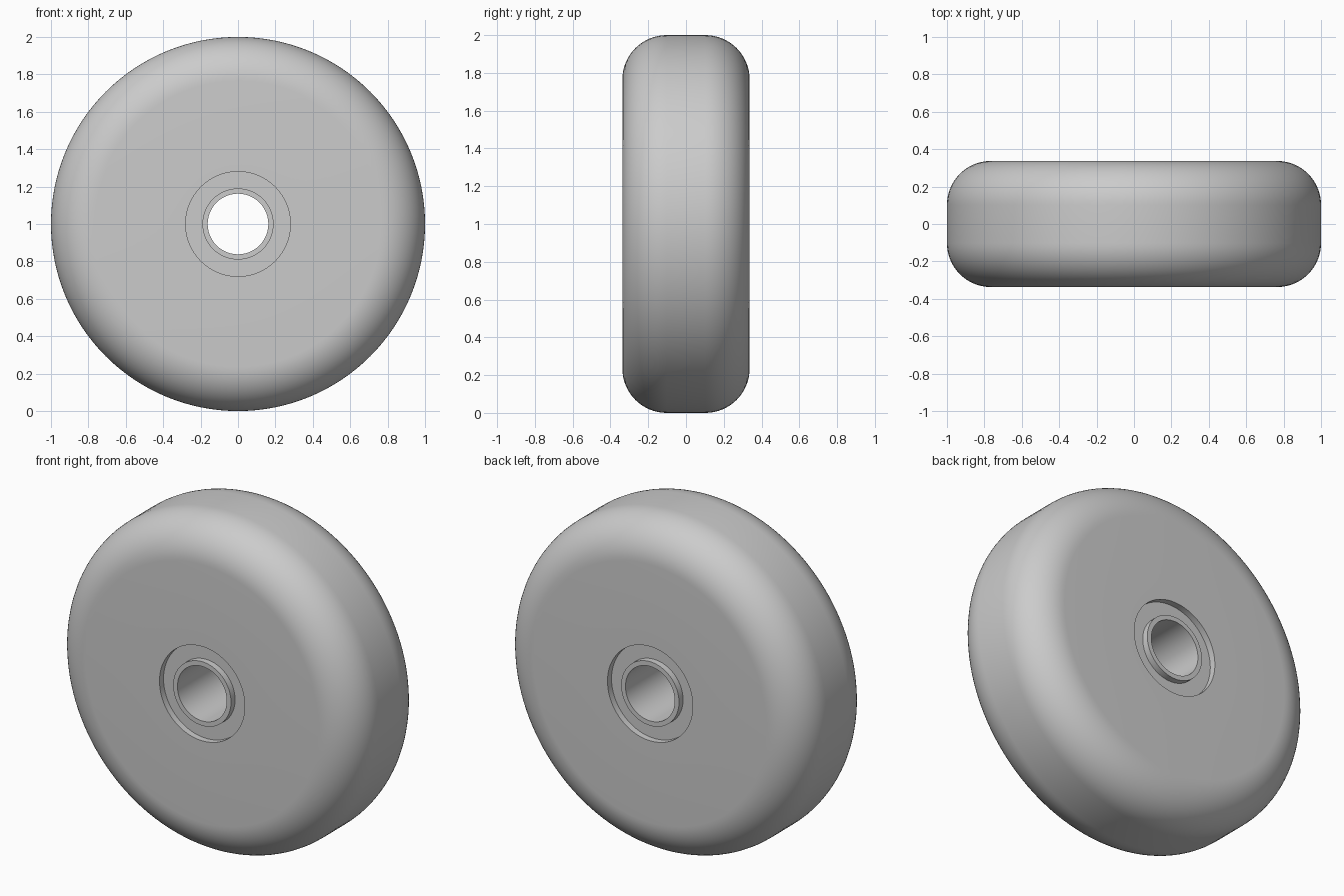
import bpy, bmesh
from math import sin, cos, pi, radians

cube = bpy.data.objects.get("Cube")
if cube:
    bpy.data.objects.remove(cube)

RADIUS, HALF_WIDTH, FILLET = 1.0, 0.337, 0.235
RECESS_RADIUS, RECESS_DEPTH = 0.28, 0.038
HUB_RADIUS, BORE_RADIUS = 0.19, 0.162

grey = bpy.data.materials.new("plain grey")
grey.use_nodes = True
colour = (0.6, 0.6, 0.6, 1)
grey.diffuse_color = colour
grey.node_tree.nodes["Principled BSDF"].inputs["Base Color"].default_value = colour


def revolve(name, half_profile, steps=128):
    """Mirror a (radius, y) half profile across y = 0 and spin it about the axle."""
    profile = half_profile + [(r, -y) for r, y in reversed(half_profile)]
    bm = bmesh.new()
    verts = [bm.verts.new((r, y, 0)) for r, y in profile]
    edges = [bm.edges.new((a, b)) for a, b in zip(verts, verts[1:] + verts[:1])]
    bmesh.ops.spin(bm, geom=verts + edges, cent=(0, 0, 0), axis=(0, 1, 0),
                   angle=2 * pi, steps=steps)
    bmesh.ops.remove_doubles(bm, verts=bm.verts[:], dist=0.0001)
    bmesh.ops.recalc_face_normals(bm, faces=bm.faces[:])
    mesh = bpy.data.meshes.new(name)
    bm.to_mesh(mesh)
    bm.free()
    mesh.materials.append(grey)
    obj = bpy.data.objects.new(name, mesh)
    obj.location.z = RADIUS
    bpy.context.collection.objects.link(obj)
    bpy.ops.object.select_all(action='DESELECT')
    obj.select_set(True)
    bpy.context.view_layer.objects.active = obj
    bpy.ops.object.shade_smooth_by_angle(angle=radians(30))
    return obj


# Wheel body: recessed centre, flat side, rounded shoulder, flat tread
floor = HALF_WIDTH - RECESS_DEPTH
shoulder = [(RADIUS - FILLET + FILLET * sin(a), HALF_WIDTH - FILLET + FILLET * cos(a))
            for a in (i * pi / 32 for i in range(17))]
revolve("wheel_body", [(HUB_RADIUS - 0.01, floor), (RECESS_RADIUS, floor),
                       (RECESS_RADIUS, HALF_WIDTH)] + shoulder)

# Hub sleeve: open tube flush with the wheel sides
revolve("hub_sleeve", [(BORE_RADIUS, HALF_WIDTH), (HUB_RADIUS, HALF_WIDTH)])
